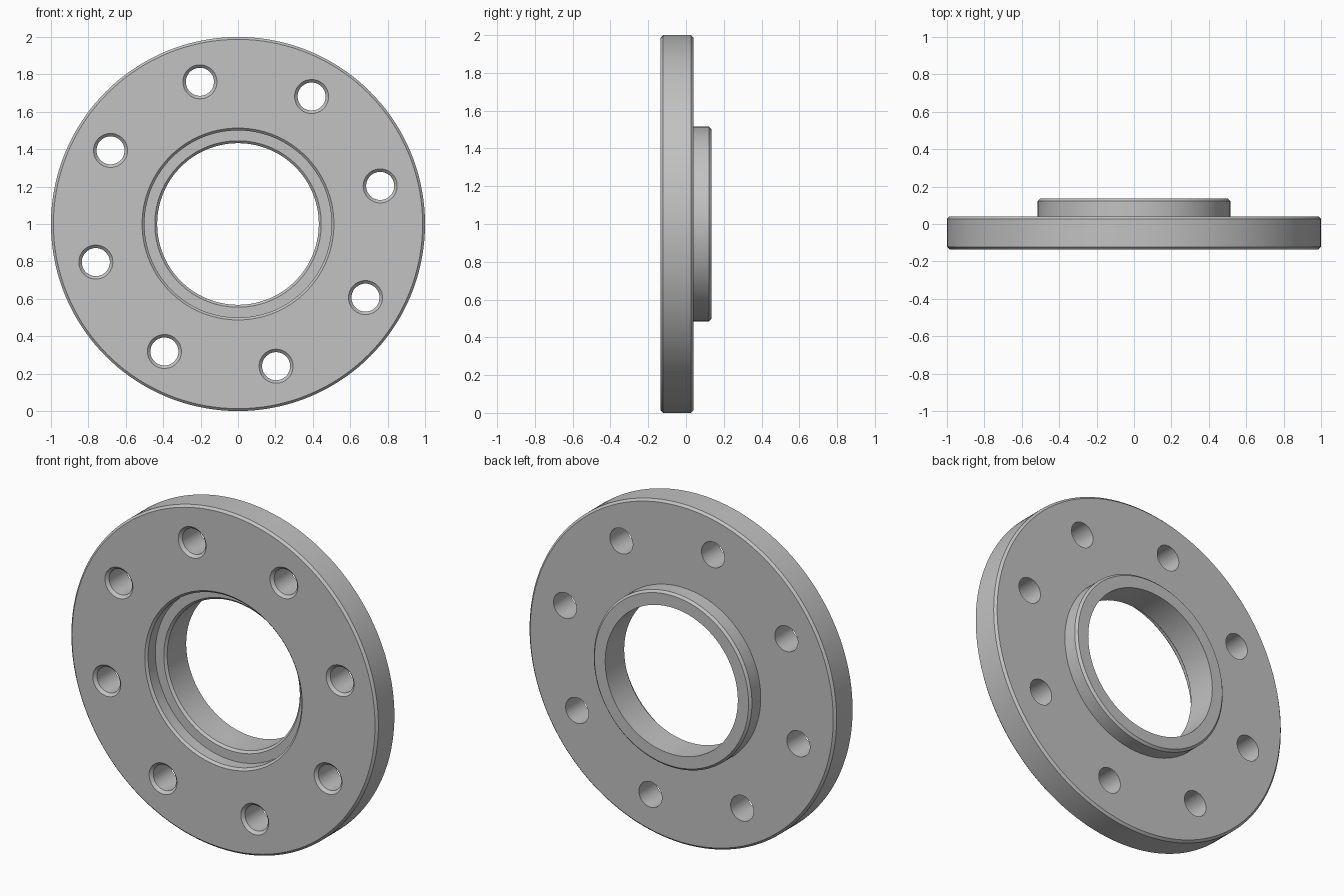
import bpy
import bmesh
from math import cos, sin, pi, radians

cube = bpy.data.objects.get("Cube")
if cube:
    bpy.data.objects.remove(cube, do_unlink=True)

# Single metal colour
steel = bpy.data.materials.new("steel_grey")
steel.use_nodes = True
grey = (0.54, 0.54, 0.54, 1)
steel.diffuse_color = grey
steel.node_tree.nodes["Principled BSDF"].inputs["Base Color"].default_value = grey


def lathe(name, profile, segments, center=(0, 0, 0)):
    """Revolve a closed (radius, y) profile about the y axis."""
    bm = bmesh.new()
    rings = []
    for i in range(segments):
        a = 2 * pi * i / segments
        rings.append([bm.verts.new((r * cos(a), y, r * sin(a))) for r, y in profile])
    n = len(profile)
    for i in range(segments):
        p, q = rings[i], rings[(i + 1) % segments]
        for j in range(n):
            k = (j + 1) % n
            if profile[j][0] or profile[k][0]:
                bm.faces.new((p[j], p[k], q[k], q[j]))
    bmesh.ops.remove_doubles(bm, verts=bm.verts, dist=1e-5)
    bmesh.ops.recalc_face_normals(bm, faces=bm.faces)
    mesh = bpy.data.meshes.new(name)
    bm.to_mesh(mesh)
    bm.free()
    mesh.materials.append(steel)
    obj = bpy.data.objects.new(name, mesh)
    obj.location = center
    bpy.context.collection.objects.link(obj)
    return obj


front, step, back = -0.135, 0.04, 0.135
c = 0.013                      # edge chamfer
rim, hub, recess, bore = 1.0, 0.515, 0.5, 0.432
floor = front + 0.08           # bottom of the front recess

# Disc, rear hub, front recess and bore in one section
flange = lathe("flange", [
    (rim - c, front), (rim, front + c), (rim, step - c), (rim - c, step),
    (hub, step), (hub, back - c), (hub - c, back),
    (bore, back), (bore, floor + c), (bore + c, floor),
    (recess, floor), (recess, front + c), (recess + c, front),
], 144)

# Eight bolt holes, countersunk at the front
hole, sink = 0.075, 0.016
over = 0.03
drill_profile = [
    (0, front - over), (hole + sink + over, front - over),
    (hole, front + sink), (hole, step + over), (0, step + over),
]
for i in range(8):
    a = radians(15 + 45 * i)
    drill = lathe("bolt_hole_cutter", drill_profile, 48,
                  (0.787 * cos(a), 0, 1 + 0.787 * sin(a)))
    drill.hide_render = True
    if i == 0:
        flange.location.z = 1
    cut = flange.modifiers.new("bolt_hole", 'BOOLEAN')
    cut.operation = 'DIFFERENCE'
    cut.solver = 'EXACT'
    cut.object = drill

# Apply the drilling and discard the cutters
bpy.ops.object.select_all(action='DESELECT')
flange.select_set(True)
bpy.context.view_layer.objects.active = flange
for cut in list(flange.modifiers):
    drill = cut.object
    bpy.ops.object.modifier_apply(modifier=cut.name)
    bpy.data.objects.remove(drill, do_unlink=True)

# Round walls smooth, chamfers crisp
bpy.ops.object.shade_smooth_by_angle(angle=radians(25))
